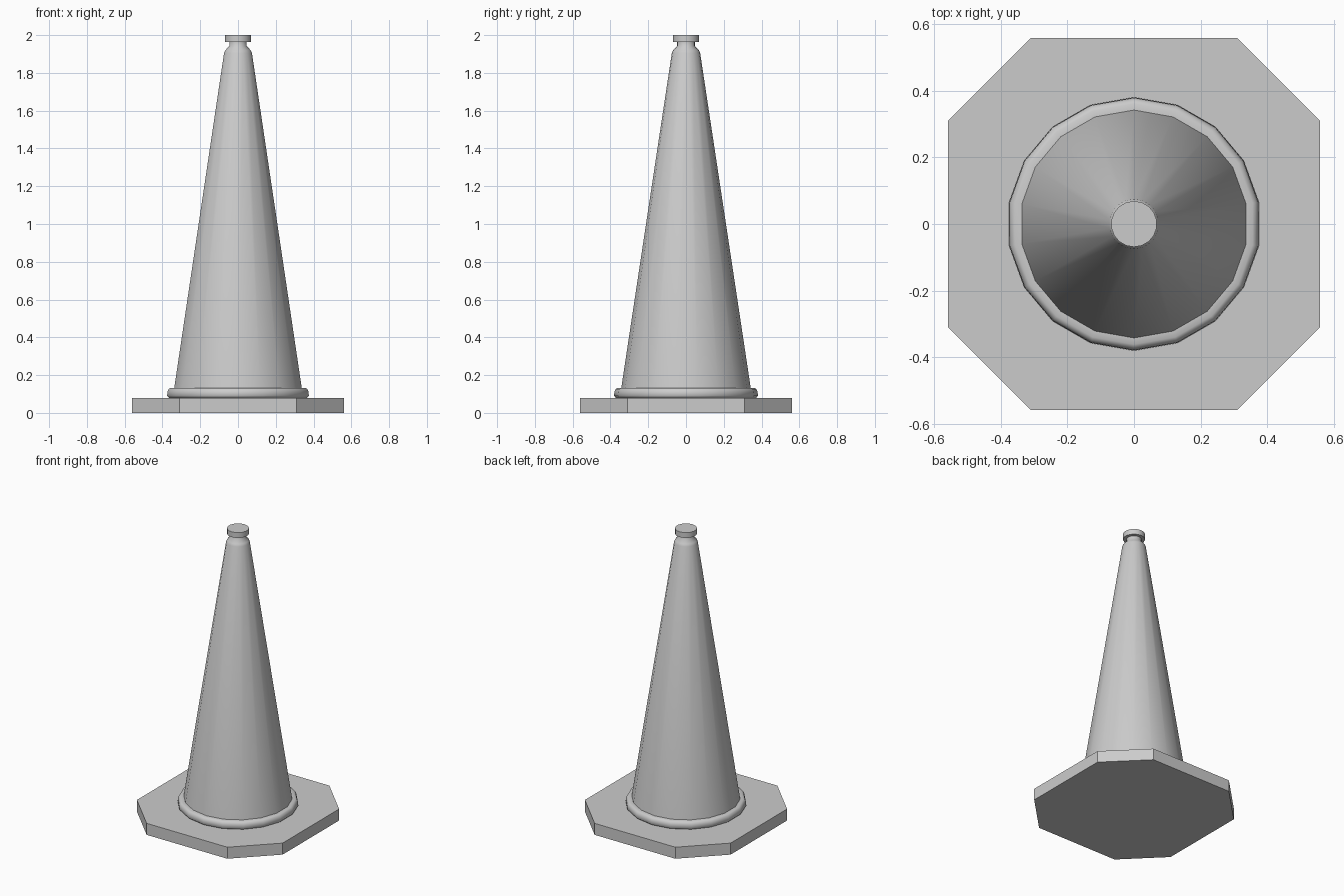
import bpy
import bmesh
import math

cube = bpy.data.objects.get("Cube")
if cube:
    bpy.data.objects.remove(cube, do_unlink=True)

SIDES = 18

# One plain grey for the whole model
grey = bpy.data.materials.new("plain_grey")
grey.use_nodes = True
colour = (0.6, 0.6, 0.6, 1)
grey.diffuse_color = colour
grey.node_tree.nodes["Principled BSDF"].inputs["Base Color"].default_value = colour


def finish(name, bm, angle=35):
    bmesh.ops.recalc_face_normals(bm, faces=bm.faces)
    mesh = bpy.data.meshes.new(name)
    bm.to_mesh(mesh)
    bm.free()
    mesh.materials.append(grey)
    obj = bpy.data.objects.new(name, mesh)
    bpy.context.collection.objects.link(obj)
    bpy.ops.object.select_all(action="DESELECT")
    obj.select_set(True)
    bpy.context.view_layer.objects.active = obj
    bpy.ops.object.shade_smooth_by_angle(angle=math.radians(angle))
    return obj


def lathe(name, profile, angle=35):
    """Turn (radius, height) points round z, closing both ends with a cap."""
    bm = bmesh.new()
    turns = [math.pi / 2 + math.tau * i / SIDES for i in range(SIDES)]
    rings = [[bm.verts.new((r * math.cos(a), r * math.sin(a), z)) for a in turns]
             for r, z in profile]
    for low, high in zip(rings, rings[1:]):
        for i in range(SIDES):
            j = (i + 1) % SIDES
            bm.faces.new((low[i], low[j], high[j], high[i]))
    bm.faces.new(rings[0])
    bm.faces.new(rings[-1])
    return finish(name, bm, angle)


# Base plate: square with cut corners
HALF, CUT, THICK = 0.56, 0.31, 0.08
bm = bmesh.new()
outline = []
for sx, sy in ((1, 1), (-1, 1), (-1, -1), (1, -1)):
    corner = [(sx * HALF, sy * CUT), (sx * CUT, sy * HALF)]
    outline += corner if sx == sy else corner[::-1]
plate = bm.faces.new([bm.verts.new((x, y, 0)) for x, y in outline])
top = bmesh.ops.extrude_face_region(bm, geom=[plate], use_keep_orig=True)
bmesh.ops.translate(bm, vec=(0, 0, THICK),
                    verts=[v for v in top["geom"] if isinstance(v, bmesh.types.BMVert)])
finish("base_plate", bm)

# Rounded collar at the foot of the cone
lathe("foot_collar", [(0.372, 0.08), (0.381, 0.09), (0.379, 0.112),
                      (0.373, 0.126), (0.362, 0.132), (0.34, 0.132)], 60)

# Tapered body with its shoulder and neck
lathe("cone_body", [(0.35, 0.08), (0.343, 0.13), (0.075, 1.905),
                    (0.068, 1.92), (0.047, 1.942), (0.047, 1.965)], 50)

# Flat cap
lathe("top_cap", [(0.069, 1.963), (0.069, 2.0)])
